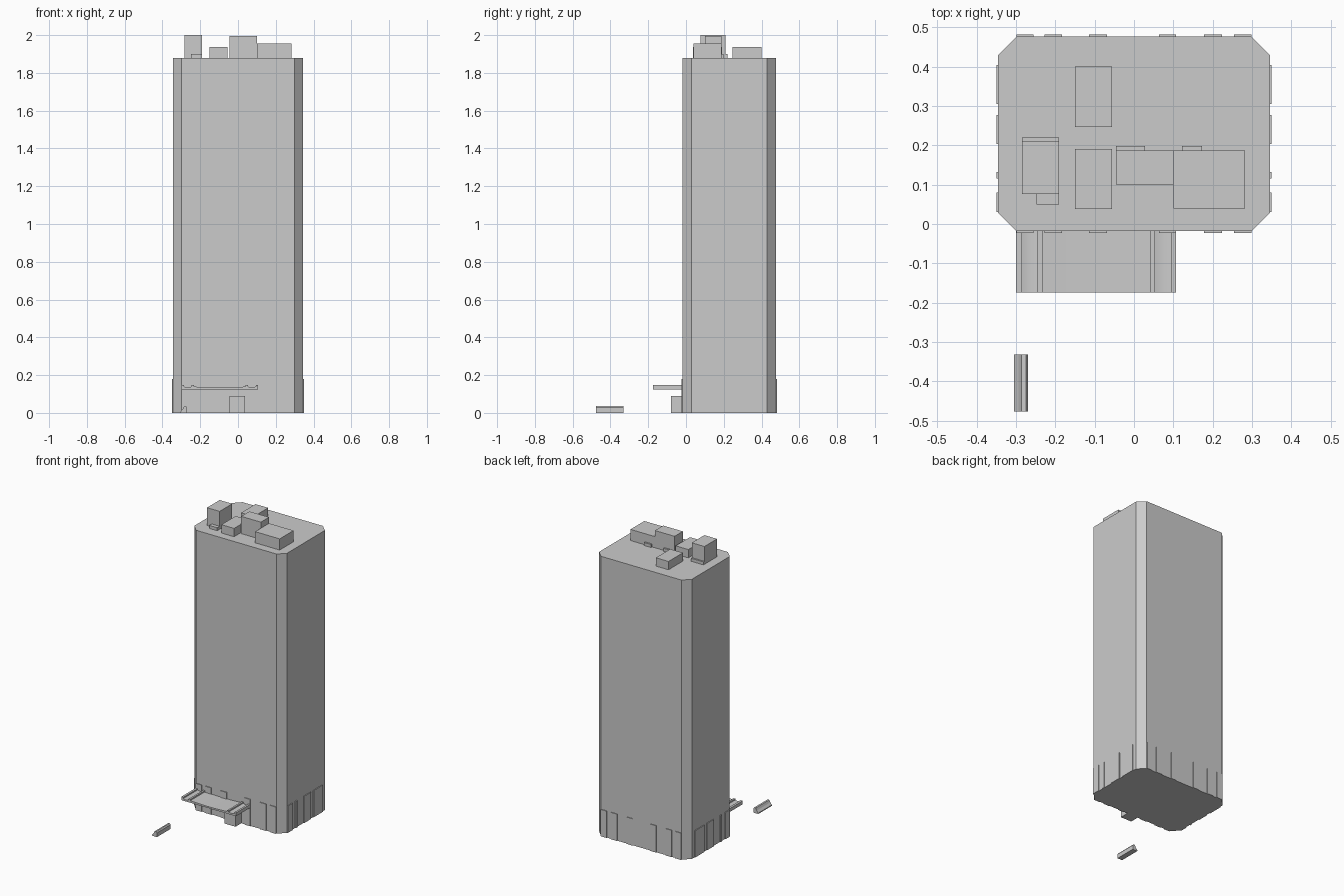
import bpy, bmesh, math

if "Cube" in bpy.data.objects:
    bpy.data.objects.remove(bpy.data.objects["Cube"])


def finish(name, bm):
    bmesh.ops.recalc_face_normals(bm, faces=bm.faces)
    me = bpy.data.meshes.new(name)
    bm.to_mesh(me)
    bm.free()
    ob = bpy.data.objects.new(name, me)
    bpy.context.collection.objects.link(ob)
    return ob


def prism(name, pts, offset):
    """Extrude a closed 3D outline along an offset."""
    bm = bmesh.new()
    face = bm.faces.new([bm.verts.new(p) for p in pts])
    ext = bmesh.ops.extrude_face_region(bm, geom=[face])
    moved = [g for g in ext["geom"] if isinstance(g, bmesh.types.BMVert)]
    bmesh.ops.translate(bm, verts=moved, vec=offset)
    return finish(name, bm)


def box(name, x0, x1, y0, y1, z0, z1):
    return prism(name, [(x0, y0, z0), (x1, y0, z0), (x1, y1, z0), (x0, y1, z0)],
                 (0, 0, z1 - z0))


# Tower shaft with chamfered corners
W, Y0, Y1, C, ROOF = 0.345, -0.018, 0.476, 0.046, 1.88
outline = [(-W + C, Y0), (W - C, Y0), (W, Y0 + C), (W, Y1 - C),
           (W - C, Y1), (-W + C, Y1), (-W, Y1 - C), (-W, Y0 + C)]
prism("tower", [(x, y, 0) for x, y in outline], (0, 0, ROOF))

# Thin base panels on all four sides
P, H = 0.005, 0.18
for x0, x1 in [(-.299, -.256), (-.228, -.183), (-.114, -.068),
               (.063, .107), (.178, .223), (.254, .298)]:
    box("front_base_panel", x0, x1, Y0 - P, Y0 + P, 0, H)
    box("back_base_panel", x0, x1, Y1 - P, Y1 + P, 0, H)
for y0, y1 in [(.03, .08), (.115, .132), (.203, .277), (.305, .404)]:
    box("left_base_panel", -W - P, -W + P, y0, y1, 0, H)
    box("right_base_panel", W - P, W + P, y0, y1, 0, H)

# Rooftop equipment
for name, x0, x1, y0, y1, top in [
        ("stair_tower", -.284, -.190, .076, .210, 2.0),
        ("stair_tower_step", -.248, -.190, .050, .076, 1.90),
        ("stair_tower_ledge", -.284, -.190, .210, .220, 1.90),
        ("front_vent_unit", -.150, -.056, .038, .190, 1.936),
        ("back_vent_unit", -.150, -.056, .247, .400, 1.936),
        ("lift_housing", -.046, .100, .100, .187, 1.996),
        ("lift_housing_step", -.046, .028, .187, .198, 1.90),
        ("plant_room", .100, .282, .040, .187, 1.955),
        ("plant_room_step", .122, .173, .187, .198, 1.90)]:
    box(name, x0, x1, y0, y1, ROOF, top)


# Canopy: shallow troughs between raised ribs
def trough(x0, x1, edge, sag, n):
    return [(x0 + (x1 - x0) * i / n, edge - sag * math.sin(math.pi * i / n))
            for i in range(n + 1)]


def rib(x0, x1):
    return [(x0, .148), (x1, .148)]


top = (rib(-.300, -.285) + trough(-.285, -.245, .139, .003, 8) + rib(-.245, -.233)
       + trough(-.233, .041, .139, .004, 20)
       + rib(.041, .053) + trough(.053, .094, .139, .003, 8) + rib(.094, .107))
canopy = prism("entrance_canopy",
               [(x, -.174, z) for x, z in [(.107, .125), (-.300, .125)] + top],
               (0, .16, 0))
bpy.context.view_layer.objects.active = canopy
canopy.select_set(True)
bpy.ops.object.shade_smooth_by_angle(angle=math.radians(30))

# Entrance porch below the canopy
box("entrance_porch", -.045, .037, -.080, -.015, 0, .09)

# Low bench on the forecourt
bench = [(-.305, 0), (-.269, 0), (-.269, .028), (-.275, .036), (-.286, .035),
         (-.293, .020), (-.305, .006)]
prism("forecourt_bench", [(x, -.477, z) for x, z in bench], (0, .145, 0))
